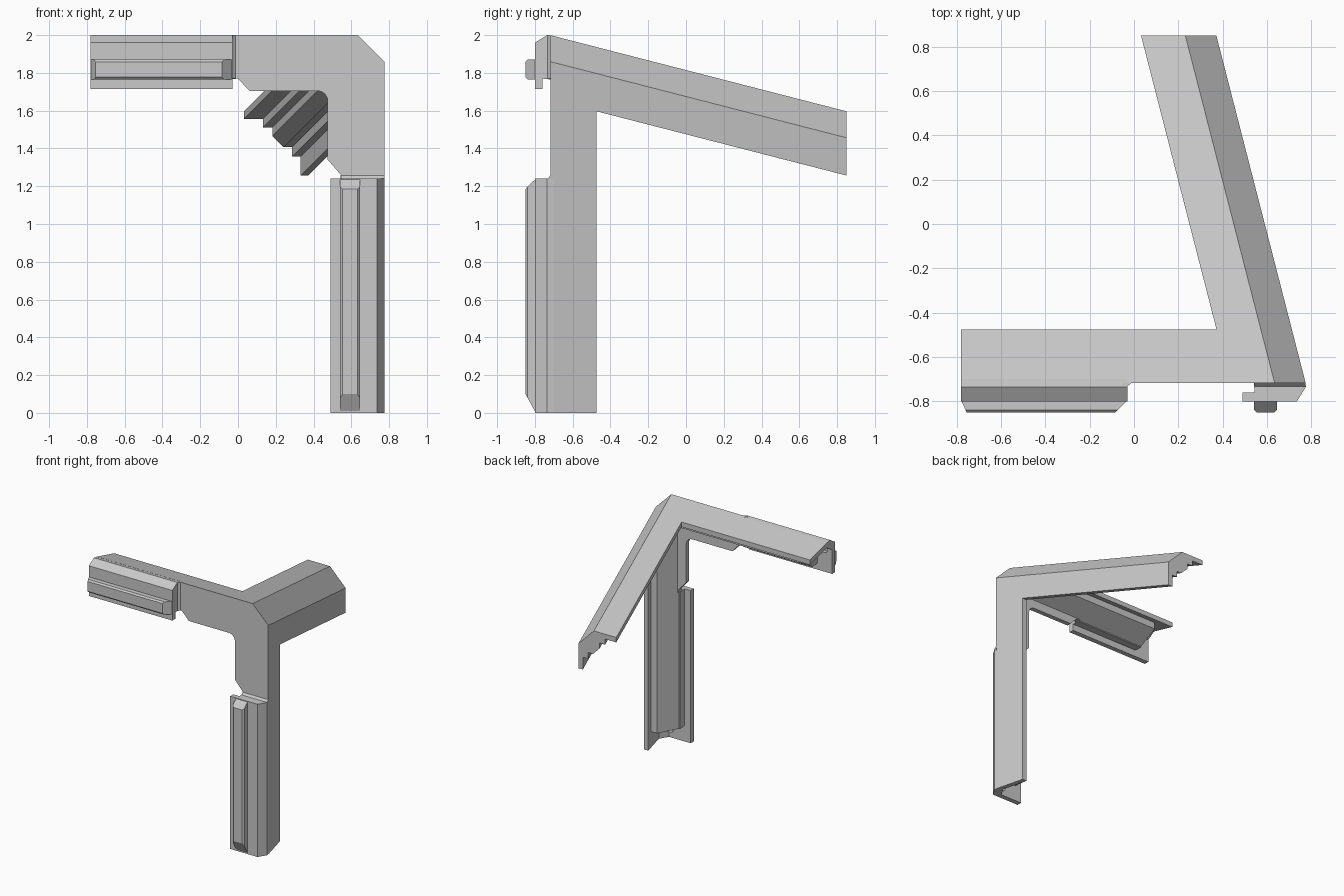
import bpy
import bmesh
import math
from mathutils import Vector

if "Cube" in bpy.data.objects:
    bpy.data.objects.remove(bpy.data.objects["Cube"], do_unlink=True)

OUT_X, TOP_Z, FRONT = 0.775, 2.0, -0.72
SLANT, CHAMFER = 0.257, 0.14
LENGTH = {"leg": 2.0, "top": 1.555}
START = {"leg": 0.76, "top": 0.805}

grey = bpy.data.materials.new("plain grey")
grey.use_nodes = True
grey.diffuse_color = (0.59, 0.59, 0.59, 1)
grey.node_tree.nodes["Principled BSDF"].inputs["Base Color"].default_value = (0.59, 0.59, 0.59, 1)


def loft(name, rings):
    """Join matching rings of points into a closed solid."""
    bm = bmesh.new()
    loops = [[bm.verts.new(p) for p in ring] for ring in rings]
    n = len(loops[0])
    for a, b in zip(loops, loops[1:]):
        for i in range(n):
            j = (i + 1) % n
            bm.faces.new((a[i], a[j], b[j], b[i]))
    bm.faces.new(loops[0])
    bm.faces.new(loops[-1])
    bmesh.ops.remove_doubles(bm, verts=bm.verts, dist=0.0002)
    bmesh.ops.recalc_face_normals(bm, faces=bm.faces)
    mesh = bpy.data.meshes.new(name)
    bm.to_mesh(mesh)
    bm.free()
    mesh.materials.append(grey)
    obj = bpy.data.objects.new(name, mesh)
    bpy.context.collection.objects.link(obj)
    return obj


def slant(y):
    return SLANT * max(0, y - FRONT)


def place(u, y, v, arm):
    """u = depth from the outer face, v = distance from the corner."""
    u += slant(y)
    if arm == "leg":
        return Vector((OUT_X - u, y, TOP_Z - v))
    return Vector((OUT_X - v, y, TOP_Z - u))


def straight(name, section, arm, v0, v1, inset0=0, inset1=0):
    """Run a section along one arm; the insets slope its ends towards the front."""
    ys = [y for u, y in section]
    low, high = min(ys), max(ys)
    ramp = [(high - y) / (high - low) for y in ys]
    return loft(name, [
        [place(u, y, v0 + inset0 * t, arm) for (u, y), t in zip(section, ramp)],
        [place(u, y, v1 - inset1 * t, arm) for (u, y), t in zip(section, ramp)]])


def mitred(name, section, stop):
    """Run a section along both front arms, round the chamfered corner."""
    def bend(u, y):
        return u + max(0, CHAMFER - 0.586 * u) + slant(y)
    return loft(name, [
        [place(u, y, LENGTH["top"] - stop, "top") for u, y in section],
        [place(u, y, bend(u, y), "top") for u, y in section],
        [place(u, y, bend(u, y), "leg") for u, y in section],
        [place(u, y, LENGTH["leg"] - stop, "leg") for u, y in section]])


def sheared(name, slanted, y0, y1, fixed=()):
    """Extrude an x-z outline backwards; only the slanted points drift."""
    return loft(name, [[(x - slant(y), y, z - slant(y)) if i < len(slanted) else (x, y, z)
                        for i, (x, z) in enumerate([*slanted, *fixed])]
                       for y in (y0, y1)])


# Outer walls and the sloping filling behind them
mitred("outer_wall", [(0, -0.7), (0, -0.475), (0.04, -0.475), (0.04, -0.7)], 0)
mitred("inner_filling", [(0.03, -0.7), (0.03, -0.53), (0.095, -0.53),
                         (0.222, -0.69), (0.222, -0.7)], 0.13)

# Front corner plate with a rounded inner corner
arc = [(0.42 + 0.055 * math.cos(a), 1.65 + 0.055 * math.sin(a))
       for a in [i * math.pi / 12 for i in range(7)]]
sheared("corner_plate", [(-0.03, 2), (0.635, 2), (0.775, 1.86), (0.775, 1.24)],
        -0.718, -0.68,
        [(0.545, 1.24), (0.545, 1.26), (0.475, 1.34)] + arc +
        [(0.06, 1.705), (0, 1.77), (-0.03, 1.77)])

# Front rails on the leg and the top arm
block = [(0, -0.735), (0.04, -0.8), (0.285, -0.8), (0.285, -0.76),
         (0.09, -0.76), (0.04, -0.69), (0, -0.69)]
spacer = [(0.04, -0.765), (0.23, -0.765), (0.23, -0.69), (0.04, -0.69)]
step = [(0, -0.733), (0.23, -0.733), (0.23, -0.715), (0, -0.715)]
ridge = [(0.13, -0.795), (0.13, -0.838), (0.142, -0.85), (0.222, -0.85),
         (0.234, -0.838), (0.234, -0.795)]
for arm, slope in (("leg", 0.1), ("top", 0.025)):
    start, end = START[arm], LENGTH[arm]
    rail = straight(arm + "_rail", block, arm, start, end)
    straight(arm + "_spacer", spacer, arm, start, end - 0.13)
    straight(arm + "_step", step, arm, start - 0.02, start + 0.02, 0.02)
    straight(arm + "_ridge", ridge, arm, start, end, 0.055, slope)

    # Blind screw hole near the end
    bpy.ops.mesh.primitive_cylinder_add(
        vertices=20, radius=0.03, depth=0.1, rotation=(math.pi / 2, 0, 0),
        location=place(0.1, -0.74, end - 0.07, arm))
    cutter = bpy.context.object
    cutter.name = arm + "_hole_cutter"
    cutter.hide_render = True
    cutter.hide_viewport = True
    cut = rail.modifiers.new("hole", "BOOLEAN")
    cut.operation = "DIFFERENCE"
    cut.solver = "EXACT"
    cut.object = cutter

# Back arm: half of a symmetric stepped section, mirrored over its diagonal
half = [(CHAMFER, 0), (0.34, 0), (0.34, 0.04), (0.24, 0.04),
        (0.24, 0.085), (0.19, 0.085), (0.19, 0.13)]
loop = half + [(b, a) for a, b in reversed(half)]
sheared("back_arm", [(OUT_X - a, TOP_Z - b) for a, b in loop], -0.6, 0.85)
